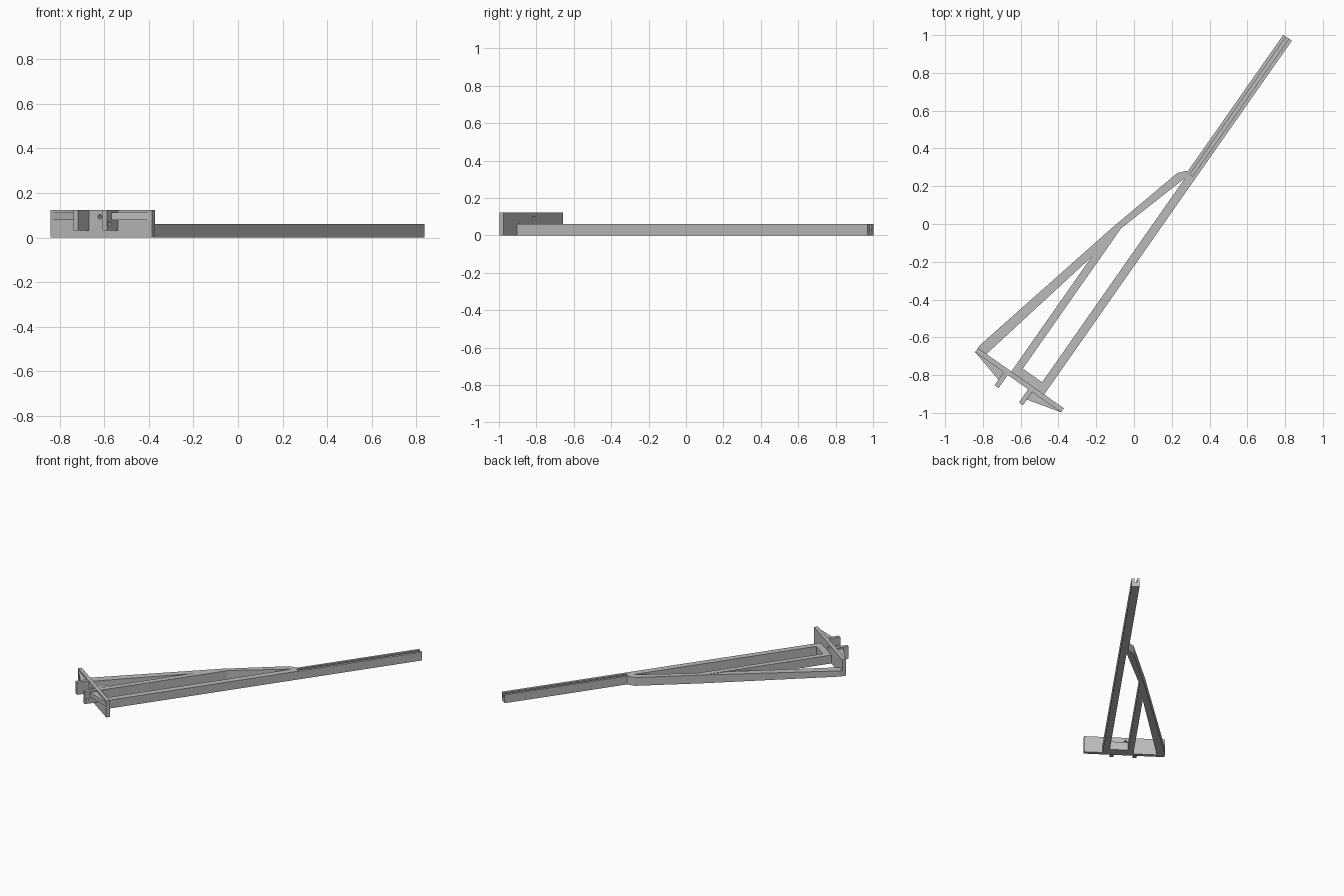
import bpy, bmesh, math
from mathutils import Matrix

if "Cube" in bpy.data.objects:
    bpy.data.objects.remove(bpy.data.objects["Cube"], do_unlink=True)

grey = bpy.data.materials.new("light grey")
grey.use_nodes = True
grey.diffuse_color = (0.5, 0.5, 0.5, 1)
grey.node_tree.nodes["Principled BSDF"].inputs["Base Color"].default_value = (0.5, 0.5, 0.5, 1)

# Parts are laid out along local y, then the whole frame is turned in plan
TURN = Matrix.Rotation(math.radians(-35), 4, "Z")
RAIL_TOP, PLATE_TOP = 0.062, 0.123
BACK, FRONT = -1.012, -1.038


def add_object(name, bm):
    bmesh.ops.recalc_face_normals(bm, faces=bm.faces)
    bm.transform(TURN)
    mesh = bpy.data.meshes.new(name)
    bm.to_mesh(mesh)
    bm.free()
    mesh.materials.append(grey)
    obj = bpy.data.objects.new(name, mesh)
    bpy.context.collection.objects.link(obj)
    return obj


def prism(name, outline, z0, z1, top=None):
    """Extrude a plan outline; top optionally gives the top height at a point."""
    bm = bmesh.new()
    low = [bm.verts.new((x, y, z0)) for x, y in outline]
    high = [bm.verts.new((x, y, top(y) if top else z1)) for x, y in outline]
    bm.faces.new(low)
    bm.faces.new(high)
    for i in range(len(low)):
        j = (i + 1) % len(low)
        bm.faces.new((low[i], low[j], high[j], high[i]))
    return add_object(name, bm)


def box(name, x0, x1, y0, y1, z0, z1):
    return prism(name, [(x0, y0), (x1, y0), (x1, y1), (x0, y1)], z0, z1)


def pin(radius, centre, axis):
    bm = bmesh.new()
    bmesh.ops.create_cone(bm, cap_ends=True, segments=20, radius1=radius, radius2=radius,
                          depth=0.1, matrix=Matrix.Translation(centre)
                          @ Matrix.Rotation(math.pi / 2, 4, axis))
    return add_object("pin_cutter", bm)


def cut(obj, cutter):
    cutter.hide_render = True
    mod = obj.modifiers.new("cut", "BOOLEAN")
    mod.operation, mod.solver, mod.object = "DIFFERENCE", "EXACT", cutter
    bpy.context.view_layer.objects.active = obj
    bpy.ops.object.modifier_apply(modifier=mod.name)
    bpy.data.objects.remove(cutter, do_unlink=True)


# Long rail, wider and grooved along its far part
rail = prism("long_rail", [(0.082, BACK), (0.128, BACK), (0.128, 1.274), (0.073, 1.274),
                           (0.073, 0.395), (0.082, 0.37)], 0, RAIL_TOP)
cut(rail, box("groove_cutter", 0.091, 0.109, 0.385, 1.4, 0.03, 0.1))

# Inner strut and the crosspiece joining it to the rail
prism("inner_strut", [(-0.084, BACK), (-0.043, BACK), (-0.043, -0.058),
                      (-0.084, -0.085)], 0, RAIL_TOP)
box("crosspiece", -0.043, 0.082, BACK, -0.965, 0, RAIL_TOP)

# Upper link from the strut to the rail
prism("upper_link", [(-0.084, -0.085), (-0.043, -0.058), (0.082, 0.355), (0.082, 0.37),
                     (0.073, 0.395), (0.066, 0.39), (0.033, 0.353)], 0, RAIL_TOP)

# Diagonal brace, slimmer towards the plate
prism("diagonal_brace", [(-0.3, BACK), (-0.245, BACK), (-0.084, -0.272), (-0.084, -0.085),
                         (-0.3, -0.992)], 0, 0,
      top=lambda y: 0.042 + (RAIL_TOP - 0.042) * (y - BACK) / (-0.085 - BACK))

# Upright end plate with a small hole
plate = box("end_plate", -0.3, 0.255, FRONT, BACK, 0, PLATE_TOP)
cut(plate, pin(0.01, (-0.03, BACK, 0.093), "X"))

# Two prongs, each braced by a triangular gusset
for side, inner, outer, tip in (("right", -0.089, -0.115, -0.3), ("left", 0.043, 0.069, 0.255)):
    prong = box(side + "_prong", min(inner, outer), max(inner, outer), -1.123, FRONT,
                0.031, PLATE_TOP)
    if side == "left":
        cut(prong, pin(0.009, (outer, -1.105, 0.062), "Y"))
    prism(side + "_gusset", [(outer, FRONT), (tip, FRONT), (outer, -1.087)], 0.08, 0.112)
